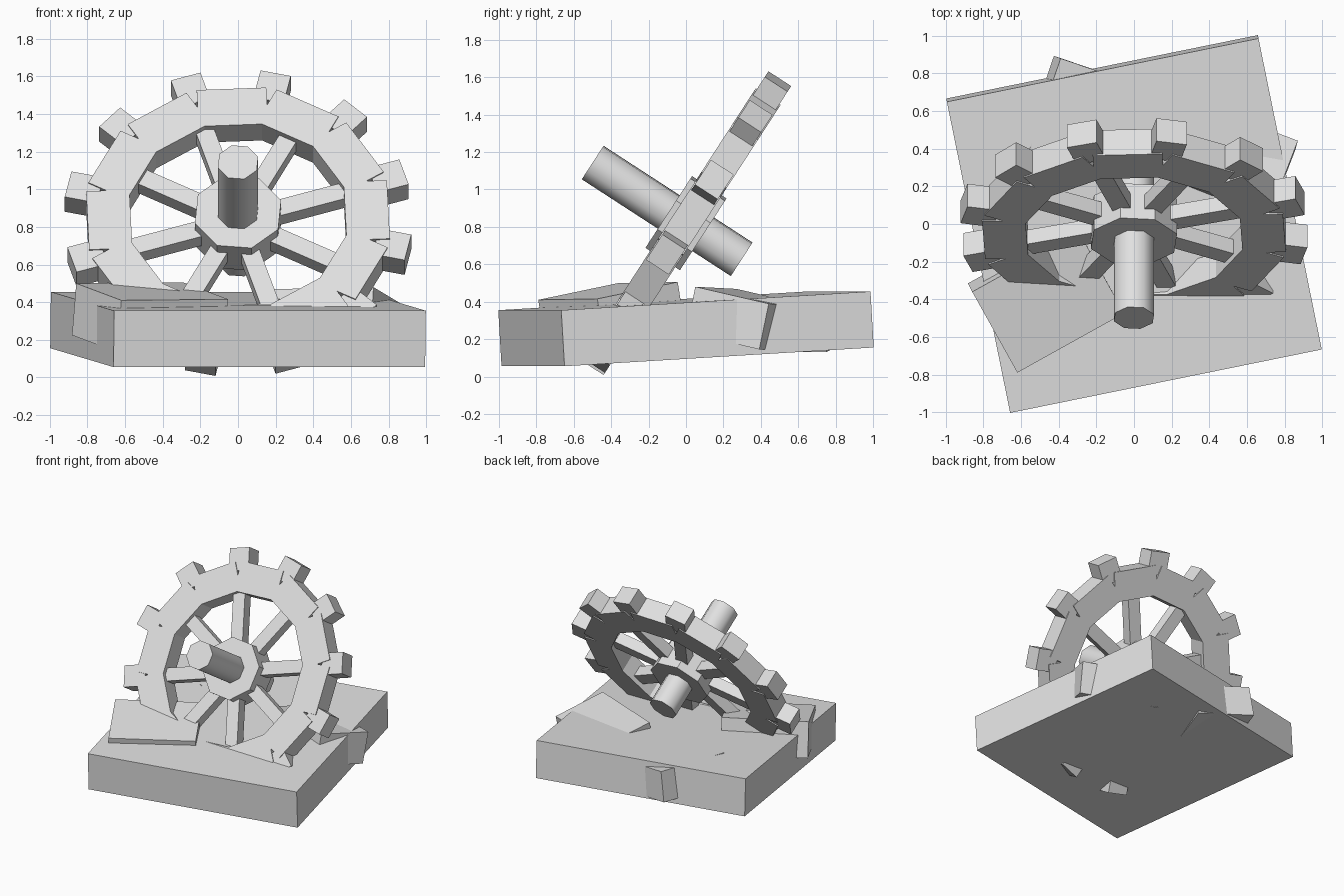
import bpy, bmesh
from math import radians, pi
from mathutils import Matrix, Vector

if "Cube" in bpy.data.objects:
    bpy.data.objects.remove(bpy.data.objects["Cube"], do_unlink=True)

# One plain stone-grey material
grey = bpy.data.materials.new("plain_grey")
grey.use_nodes = True
grey.diffuse_color = (0.75, 0.75, 0.75, 1)
grey.node_tree.nodes["Principled BSDF"].inputs["Base Color"].default_value = grey.diffuse_color


def finish(name, bm, matrix):
    mesh = bpy.data.meshes.new(name)
    bm.to_mesh(mesh)
    bm.free()
    mesh.materials.append(grey)
    obj = bpy.data.objects.new(name, mesh)
    obj.matrix_world = matrix
    bpy.context.collection.objects.link(obj)
    return obj


def box(name, size, matrix):
    bm = bmesh.new()
    bmesh.ops.create_cube(bm, size=1, matrix=Matrix.Diagonal((*size, 1)))
    return finish(name, bm, matrix)


def radial_box(name, angle, inner, outer, width, depth):
    """Box pointing outwards from the wheel centre."""
    place = wheel @ Matrix.Rotation(angle, 4, "Z") @ Matrix.Translation(((inner + outer) / 2, 0, 0))
    return box(name, (outer - inner, width, depth), place)


def octagon(name, radius, length, offset):
    bm = bmesh.new()
    bmesh.ops.create_cone(bm, cap_ends=True, segments=8, radius1=radius, radius2=radius, depth=length)
    return finish(name, bm, wheel @ Matrix.Translation((0, 0, offset)))


def slab(name, corner, along, across, size):
    """Tilted block given by one top corner and two edge directions."""
    u = Vector(along).normalized()
    n = u.cross(Vector(across)).normalized()
    v = n.cross(u)
    up = n if n.z > 0 else -n
    centre = Vector(corner) + (u * size[0] + v * size[1] - up * size[2]) / 2
    matrix = Matrix((u, v, n)).transposed().to_4x4()
    return box(name, size, Matrix.Translation(centre) @ matrix)


# Tilted square base
box("base", (1.69, 1.69, 0.3), Matrix.Translation((0, 0, 0.255))
    @ Matrix.Rotation(radians(11.5), 4, "Z") @ Matrix.Rotation(radians(3.4), 4, "X"))

# Leaning wheel frame: local z is the axle
wheel = (Matrix.Translation((0, 0, 0.82)) @ Matrix.Rotation(radians(57), 4, "X")
         @ Matrix.Rotation(radians(17.5), 4, "Z"))

# Rim blocks with a tooth over every joint
for i in range(12):
    angle = i * pi / 6
    radial_box(f"rim_block_{i + 1}", angle + pi / 12, 0.57, 0.8, 0.37, 0.16)
    radial_box(f"tooth_{i + 1}", angle, 0.75, 0.925, 0.165, 0.145)

# Spokes
for i in range(8):
    radial_box(f"spoke_{i + 1}", i * pi / 4, 0.15, 0.6, 0.1, 0.09)

# Hub and axle
octagon("hub", 0.24, 0.22, 0)
axle = octagon("axle", 0.112, 0.95, 0.12)
bpy.ops.object.select_all(action="DESELECT")
axle.select_set(True)
bpy.context.view_layer.objects.active = axle
bpy.ops.object.shade_smooth_by_angle(angle=radians(50))

# Broken slabs sunk into the base
slab("front_slab", (-0.62, -0.79, 0.41), (-0.24, 0.43, 0.09), (0.56, 0.34, 0.01), (0.5, 0.65, 0.28))
slab("side_slab", (0.72, 0.05, 0.48), (0.35, 0.91, -0.21), (-0.93, 0.36, -0.02), (0.43, 0.62, 0.25))
slab("back_slab", (-0.39, 0.88, 0.44), (0.94, -0.32, -0.16), (-0.3, -0.95, -0.01), (0.45, 0.58, 0.24))
